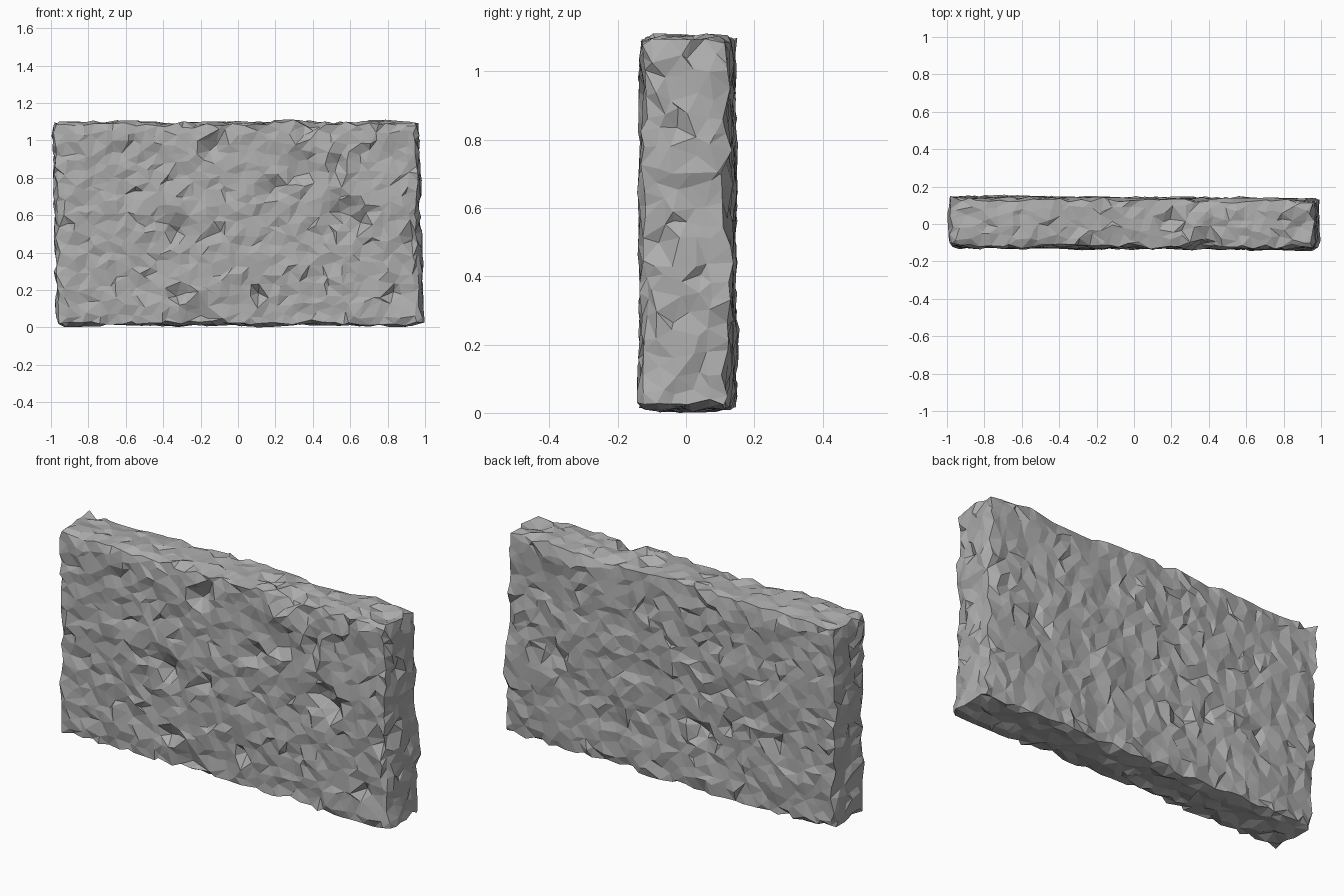
import bpy, bmesh, random
from mathutils import Vector, noise

if "Cube" in bpy.data.objects:
    bpy.data.objects.remove(bpy.data.objects["Cube"])

random.seed(7)
HALF = Vector((0.975, 0.13, 0.54))   # half size of the slab
MID_Z = 0.55
CELLS = (36, 5, 20)

# Chips: position on the face (a, b), radius, depth
FRONT = [(-.13, .95, .06, .06), (-.62, .95, .05, .02), (.35, .84, .08, .05), (.18, .74, .06, .035),
         (.55, .85, .05, .04), (-.33, .53, .07, .05), (-.13, .70, .05, .03), (-.12, .49, .06, .04),
         (-.57, .71, .04, .025), (-.33, .19, .06, .04), (-.52, .23, .05, .03), (.11, .19, .04, .04),
         (.50, .30, .05, .035), (.83, .18, .05, .04), (.92, .45, .06, .03), (.58, .63, .09, .05),
         (.63, .57, .08, .05), (.37, 1.06, .06, .05), (-.20, .06, .06, .03), (.47, 1.02, .05, .035)]
BACK = [(.68, .51, .05, .04), (.30, .24, .04, .03), (-.18, .32, .06, .035), (-.33, .40, .05, .04),
        (-.63, .37, .05, .04), (-.50, .30, .05, .025)]
TOP = [(.20, 0, .05, .03), (.68, .02, .04, .03), (.90, -.02, .06, .03), (.42, -.1, .06, .03)]
RIGHT = [(-.04, .82, .05, .02), (-.08, .49, .06, .03), (.02, .39, .04, .02)]

# Boulder slab: a box cut into an even grid
bm = bmesh.new()
bmesh.ops.create_cube(bm, size=2)
for axis, count in enumerate(CELLS):
    normal = Vector([float(i == axis) for i in range(3)])
    for k in range(1, count):
        bmesh.ops.bisect_plane(bm, geom=bm.verts[:] + bm.edges[:] + bm.faces[:],
                               plane_co=normal * (2 * k / count - 1), plane_no=normal)


def chip_depth(chips, a, b):
    """How far the surface is chipped in at a point of one face."""
    depth = 0
    for ca, cb, r, d in chips:
        dist = ((a - ca) ** 2 + (b - cb) ** 2) ** 0.5
        if dist < r:
            depth = max(depth, d * min(1, 1.7 * (1 - dist / r)))
    return depth


# Rough surface: slide the grid points, bump the faces, wear the edges, cut the chips
for v in bm.verts:
    out = [round(c) if abs(abs(c) - 1) < 1e-4 else 0 for c in v.co]
    sides = sum(map(abs, out))
    p = Vector([c * h for c, h in zip(v.co, HALF)])
    p.z += MID_Z
    for i in range(3):
        cell = 2 * HALF[i] / CELLS[i]
        if out[i] == 0:
            p[i] += random.uniform(-.4, .4) * cell
    x, y, z = p
    wave = noise.noise(p * 4) * 0.012
    for i in range(3):
        if out[i]:
            bump = wave + random.uniform(-.010, .011)
            if sides > 1:
                bump -= random.uniform(0, .016)
            p[i] += out[i] * bump
    p.y += chip_depth(FRONT, x, z) if out[1] < 0 else 0
    p.y -= chip_depth(BACK, x, z) if out[1] > 0 else 0
    p.z -= chip_depth(TOP, x, y) if out[2] > 0 else 0
    p.x -= chip_depth(RIGHT, y, z) if out[0] > 0 else 0
    # the slab leans a little and twists along its length
    p.x += 0.013 * (MID_Z - z) / 0.55
    p.y += 0.004 - 0.007 * x
    v.co = p

bmesh.ops.triangulate(bm, faces=bm.faces[:], quad_method='SHORT_EDGE')
low = min(v.co.z for v in bm.verts)
for v in bm.verts:
    v.co.z -= low
bmesh.ops.recalc_face_normals(bm, faces=bm.faces[:])

mesh = bpy.data.meshes.new("stone_slab")
bm.to_mesh(mesh)
bm.free()
stone = bpy.data.materials.new("grey stone")
stone.diffuse_color = (0.42, 0.42, 0.42, 1)
stone.use_nodes = True
stone.node_tree.nodes["Principled BSDF"].inputs["Base Color"].default_value = stone.diffuse_color
mesh.materials.append(stone)
slab = bpy.data.objects.new("stone_slab", mesh)
bpy.context.collection.objects.link(slab)
